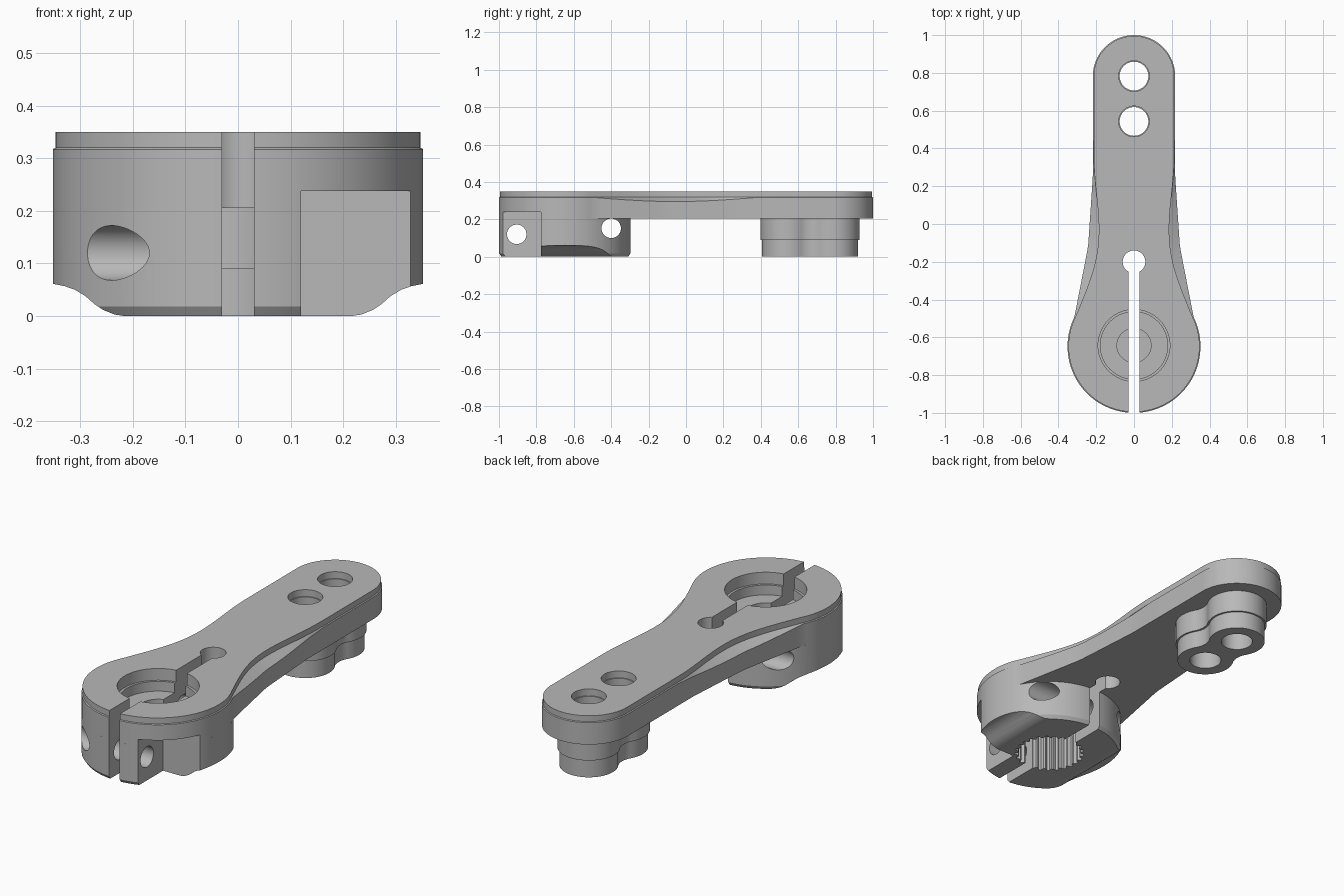
import bpy, bmesh
from math import sin, cos, pi, radians, sqrt
from mathutils import Vector
from mathutils.geometry import interpolate_bezier

cube = bpy.data.objects.get("Cube")
if cube:
    bpy.data.objects.remove(cube)

metal = bpy.data.materials.new("grey_metal")
metal.use_nodes = True
GREY = (0.48, 0.48, 0.48, 1)
metal.diffuse_color = GREY
metal.node_tree.nodes["Principled BSDF"].inputs["Base Color"].default_value = GREY

HUB_Y, HUB_R = -0.648, 0.352
END_Y, END_R = 0.782, 0.218
PLATE_Z, STEP_Z, TOP_Z = 0.205, 0.32, 0.35
HOLES = (0.783, 0.543)
INSET = 0.005


def loft(name, rings):
    """Closed solid through rings of equal point count."""
    bm = bmesh.new()
    loops = [[bm.verts.new(p) for p in ring] for ring in rings]
    n = len(loops[0])
    for a, b in zip(loops, loops[1:]):
        for i in range(n):
            j = (i + 1) % n
            bm.faces.new((a[i], a[j], b[j], b[i]))
    bm.faces.new(loops[0][::-1])
    bm.faces.new(loops[-1])
    bmesh.ops.recalc_face_normals(bm, faces=bm.faces[:])
    mesh = bpy.data.meshes.new(name)
    bm.to_mesh(mesh)
    bm.free()
    mesh.materials.append(metal)
    obj = bpy.data.objects.new(name, mesh)
    bpy.context.collection.objects.link(obj)
    return obj


def prism(name, pts, z0, z1):
    return loft(name, [[(x, y, z) for x, y in pts] for z in (z0, z1)])


def turned(name, y, profile, n=96):
    """Stepped round solid about a vertical axis; profile is (radius, z)."""
    return loft(name, [[(r * cos(2 * pi * i / n), y + r * sin(2 * pi * i / n), z)
                        for i in range(n)] for r, z in profile])


def cross_hole(name, y, z, r, n=48):
    return loft(name, [[(x, y + r * cos(2 * pi * i / n), z + r * sin(2 * pi * i / n))
                        for i in range(n)] for x in (-0.6, 0.6)])


def box(name, x0, x1, y0, y1, z0, z1):
    return prism(name, [(x0, y0), (x1, y0), (x1, y1), (x0, y1)], z0, z1)


def body_half_width(y):
    knots = [(-0.494, 0.316), (-0.12, 0.243), (0.25, END_R), (0.9, END_R)]
    for (ya, xa), (yb, xb) in zip(knots, knots[1:]):
        if y <= yb:
            return xa + (xb - xa) * max(0, y - ya) / (yb - ya)


def arm_outline():
    """Right half, front to back: (body x, body y, top x, top y, edge z)."""
    rows = []
    edge = STEP_Z - 0.003

    def arc(cy, r, a0, a1, n):
        for i in range(n + 1):
            a = radians(a0 + (a1 - a0) * i / n)
            c, s = cos(a), sin(a)
            rows.append((r * c, cy + r * s, (r - INSET) * c, cy + (r - INSET) * s, edge))

    arc(HUB_Y, HUB_R, -90, 26, 32)
    waist = Vector((0.186, -0.03))
    curve = interpolate_bezier(Vector((0.311, -0.494)), Vector((0.235, -0.31)),
                               Vector((0.186, -0.2)), waist, 14)
    curve += interpolate_bezier(waist, Vector((0.186, 0.1)), Vector((0.213, 0.22)),
                                Vector((END_R - INSET, 0.38)), 14)[1:]
    for p in curve[1:]:
        dip = 0.022 * sin(pi * (p.y + 0.494) / 0.874)
        rows.append((body_half_width(p.y), p.y, p.x, p.y, edge - dip))
    arc(END_Y, END_R, 0, 90, 24)
    return rows


def peanut(r, n=20, f=0.1):
    """Two joined circles around the holes with filleted waist."""
    c, mid = (HOLES[0] - HOLES[1]) / 2, sum(HOLES) / 2
    d = sqrt((r + f) ** 2 - c * c)
    join = pi / 2 - sum(()) - (pi / 2 - Vector((c, d)).angle(Vector((1, 0))))
    quarter = []
    # outer arc from the tip to the join, then fillet arc to the waist
    turn = pi - join
    for i in range(n + 1):
        a = turn * i / n
        quarter.append((r * sin(a), c + r * cos(a)))
    bend = pi / 2 - join
    for i in range(1, n // 2 + 1):
        a = bend * (1 - i / (n // 2))
        quarter.append((d - f * cos(a), f * sin(a)))
    side = quarter + [(x, -y) for x, y in quarter[-2::-1]]
    pts = side + [(-x, y) for x, y in side[-2:0:-1]]
    return [(x, y + mid) for x, y in pts]


def carve(obj, cutters):
    bpy.context.view_layer.objects.active = obj
    for cutter in cutters:
        mod = obj.modifiers.new("cut", "BOOLEAN")
        mod.operation, mod.solver, mod.object = "DIFFERENCE", "EXACT", cutter
        bpy.ops.object.modifier_apply(modifier=mod.name)


# Arm plate with recessed top rim and scooped waist
rows = arm_outline()
full = [(1, r) for r in rows] + [(-1, r) for r in rows[-2:0:-1]]
arm = loft("arm_plate", [
    [(s * r[0], r[1], PLATE_Z) for s, r in full],
    [(s * r[0], r[1], r[4]) for s, r in full],
    [(s * r[2], r[3], STEP_Z) for s, r in full],
    [(s * r[2], r[3], TOP_Z) for s, r in full]])

# Clamp hub with chamfered lower edge
hub = turned("clamp_hub", HUB_Y, [(HUB_R - 0.012, 0), (HUB_R, 0.018), (HUB_R, PLATE_Z)], 112)

# Stepped boss under the link holes
boss_upper = prism("boss_upper", peanut(0.145), 0.09, PLATE_Z)
boss_lower = prism("boss_lower", peanut(0.136), 0, 0.09)

# Cutters: clamp slot, relief hole, bore, spline, screw pocket and holes
slot = box("slot_cutter", -0.03, 0.03, -1.2, -0.2, -0.1, 0.5)
relief = turned("relief_cutter", -0.2, [(0.06, -0.1), (0.06, 0.5)], 48)
bore = turned("bore_cutter", HUB_Y + 0.005, [
    (0.09, 0.1), (0.09, 0.24), (0.178, 0.24), (0.178, 0.29), (0.19, 0.29), (0.19, 0.5)])
TEETH = 25
spline_pts = []
for i in range(TEETH * 4):
    a, r = 2 * pi * i / (TEETH * 4), 0.168 if i % 4 < 2 else 0.152
    spline_pts.append((r * cos(a), HUB_Y + 0.005 + r * sin(a)))
spline = prism("spline_cutter", spline_pts, -0.1, 0.19)
pocket = box("pocket_cutter", 0.12, 0.6, -1.2, -0.775, -0.1, 0.238)
front_screw = cross_hole("front_screw_cutter", -0.905, 0.12, 0.052)
rear_screw = cross_hole("rear_screw_cutter", -0.4, 0.152, 0.052)

# Curved relief along both lower sides of the hub
scoop_profile = [(0.21, -0.1), (0.215, 0), (0.235, 0.003), (0.255, 0.011), (0.272, 0.022),
                 (0.29, 0.038), (0.31, 0.05), (0.33, 0.057), (0.355, 0.062), (0.6, 0.062),
                 (0.6, -0.1)]
scoops = [loft("scoop_cutter", [[(s * x, y, z) for x, z in scoop_profile]
                                for y in (-1.2, 0)]) for s in (1, -1)]
link_holes = [turned("link_hole_cutter", y, [(0.076, -0.1), (0.076, 0.315),
                                             (0.081, 0.315), (0.081, 0.5)], 48)
              for y in HOLES]

carve(arm, [bore, slot, relief, pocket] + link_holes)
carve(hub, [spline, pocket, front_screw, rear_screw, slot, relief] + scoops)
for boss in (boss_upper, boss_lower):
    carve(boss, link_holes)

for cutter in [slot, relief, bore, spline, pocket, front_screw, rear_screw] + scoops + link_holes:
    bpy.data.objects.remove(cutter)

# Smooth round walls, keep machined edges crisp
bpy.ops.object.select_all(action="DESELECT")
for obj in (arm, hub, boss_upper, boss_lower):
    obj.select_set(True)
bpy.context.view_layer.objects.active = arm
bpy.ops.object.shade_smooth_by_angle(angle=radians(25))
